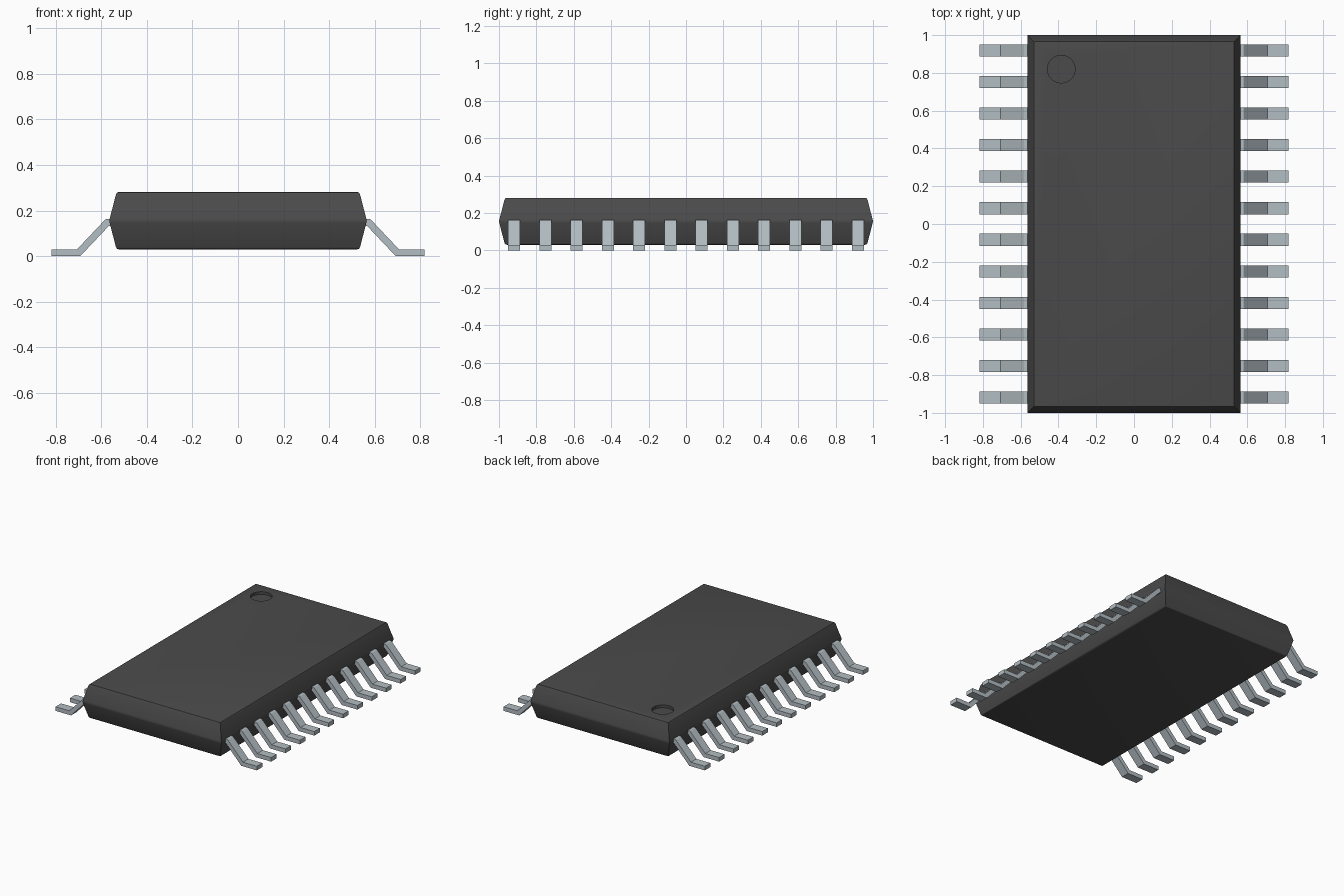
import bpy, bmesh, math

cube = bpy.data.objects.get("Cube")
if cube:
    bpy.data.objects.remove(cube, do_unlink=True)


def make_material(name, rgb, roughness):
    mat = bpy.data.materials.new(name)
    mat.use_nodes = True
    mat.diffuse_color = (*rgb, 1)
    bsdf = mat.node_tree.nodes["Principled BSDF"]
    bsdf.inputs["Base Color"].default_value = (*rgb, 1)
    bsdf.inputs["Roughness"].default_value = roughness
    return mat


def add_object(name, mesh):
    obj = bpy.data.objects.new(name, mesh)
    bpy.context.collection.objects.link(obj)
    return obj


def mesh_from(bm, name, mat):
    bmesh.ops.recalc_face_normals(bm, faces=bm.faces)
    mesh = bpy.data.meshes.new(name)
    bm.to_mesh(mesh)
    bm.free()
    mesh.materials.append(mat)
    return mesh


black_plastic = make_material("black_plastic", (0.07, 0.07, 0.07), 0.6)
tin = make_material("tin_metal", (0.45, 0.51, 0.54), 0.4)

HALF_X, HALF_Y = 0.565, 1.0

# Body: stacked rectangles (inset, height), tapering up and down from the seam
rings = [(0.042, 0.03), (0.035, 0.032), (0.030, 0.038), (0.002, 0.146),
         (0.0, 0.155), (0.002, 0.164), (0.030, 0.272), (0.035, 0.279), (0.042, 0.281)]
bm = bmesh.new()
loops = [[bm.verts.new((sx * (HALF_X - d), sy * (HALF_Y - d), z))
          for sx, sy in ((-1, -1), (1, -1), (1, 1), (-1, 1))] for d, z in rings]
for low, high in zip(loops, loops[1:]):
    for i in range(4):
        j = (i + 1) % 4
        bm.faces.new((low[i], low[j], high[j], high[i]))
bm.faces.new(loops[0][::-1])
bm.faces.new(loops[-1])
body = add_object("body", mesh_from(bm, "body", black_plastic))

# Round recess marking the first lead
bm = bmesh.new()
bmesh.ops.create_cone(bm, cap_ends=True, segments=40, radius1=0.073, radius2=0.073, depth=0.06)
bmesh.ops.translate(bm, vec=(-0.385, 0.82, 0.291), verts=bm.verts)
cutter = add_object("recess_cutter", mesh_from(bm, "recess_cutter", black_plastic))
cutter.hide_render = True
cut = body.modifiers.new("recess", 'BOOLEAN')
cut.operation = 'DIFFERENCE'
cut.solver = 'EXACT'
cut.object = cutter
bpy.ops.object.select_all(action='DESELECT')
bpy.context.view_layer.objects.active = body
body.select_set(True)
bpy.ops.object.modifier_apply(modifier=cut.name)
bpy.data.objects.remove(cutter, do_unlink=True)
bpy.ops.object.shade_smooth_by_angle(angle=math.radians(35))

# Lead: gull-wing side profile (x, z) extruded across its width
LEAD_WIDTH = 0.064
profile = [(0.50, 0.132), (0.567, 0.132), (0.692, 0.0), (0.818, 0.0),
           (0.818, 0.03), (0.706, 0.03), (0.583, 0.16), (0.576, 0.163), (0.50, 0.163)]
bm = bmesh.new()
side = bm.faces.new([bm.verts.new((x, -LEAD_WIDTH / 2, z)) for x, z in profile])
ext = bmesh.ops.extrude_face_region(bm, geom=[side])
bmesh.ops.translate(bm, vec=(0, LEAD_WIDTH, 0),
                    verts=[v for v in ext["geom"] if isinstance(v, bmesh.types.BMVert)])
lead_mesh = mesh_from(bm, "lead", tin)

# Twelve leads along each long side
COUNT, PITCH = 12, 0.167
for label, turn in (("left", 0), ("right", math.pi)):
    for i in range(COUNT):
        lead = add_object(f"{label}_lead_{i + 1:02d}", lead_mesh)
        lead.location.y = (i - (COUNT - 1) / 2) * PITCH
        lead.rotation_euler.z = turn
